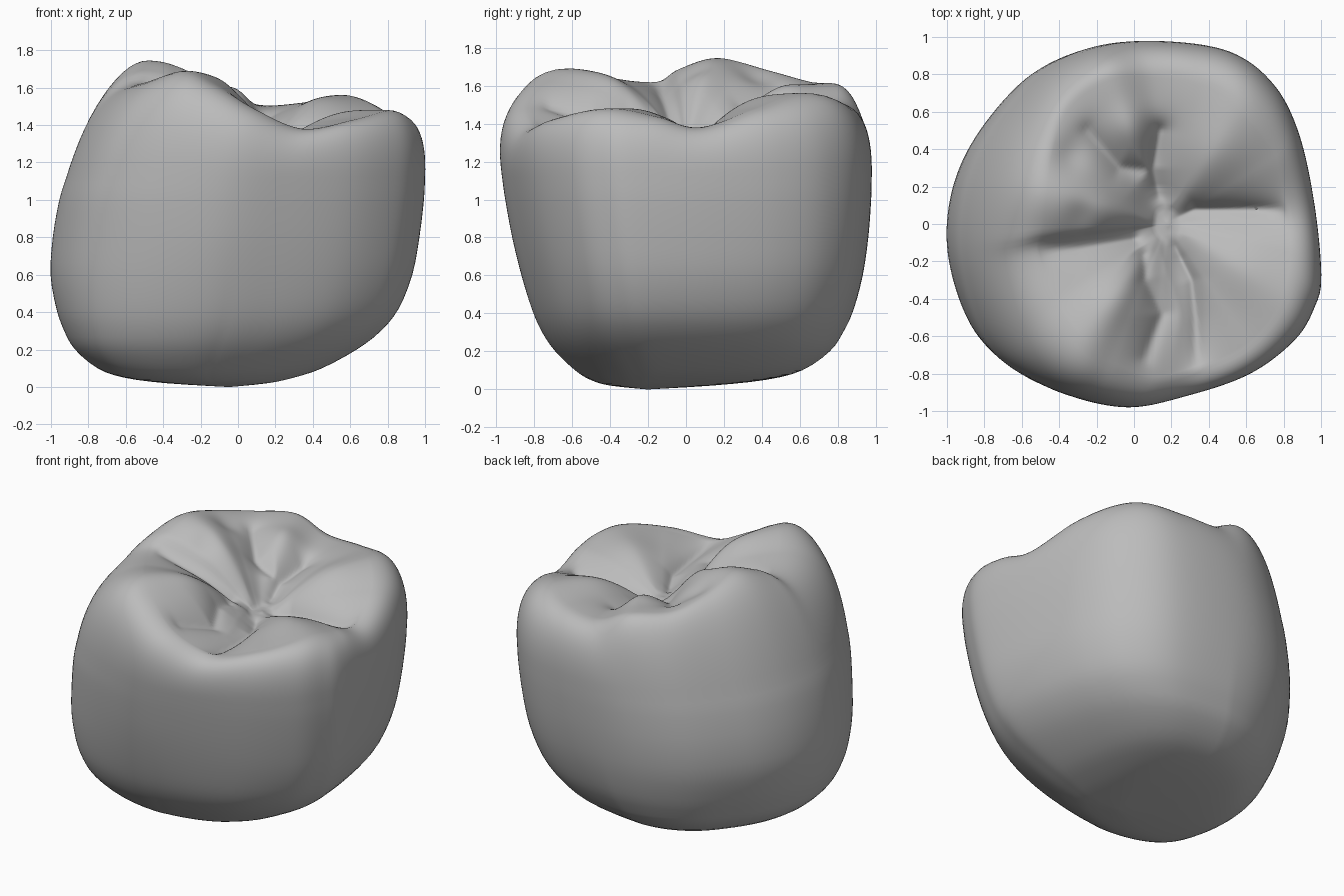
import bpy, bmesh, math
from mathutils import Vector

cube = bpy.data.objects.get("Cube")
if cube:
    bpy.data.objects.remove(cube)

SEGMENTS = 192
TAU = math.tau
CENTRE = Vector((0.18, 0, 1.33))

# Widest outline of the crown, seen from above
OUTLINE = [(1, -.28), (.96, .12), (.87, .5), (.725, .76), (.48, .93), (.1, .985),
           (-.25, .955), (-.56, .81), (-.81, .53), (-.95, .25), (-1, -.05),
           (-.965, -.33), (-.86, -.61), (-.71, -.78), (-.45, -.91), (-.1, -.98),
           (.25, -.92), (.6, -.8), (.85, -.62), (.96, -.45)]

# Wall sections: height, x range, y range
SECTIONS = [(0, -.06, -.04, -.21, -.19), (.02, -.38, .16, -.4, .14),
            (.05, -.6, .3, -.5, .42), (.1, -.74, .45, -.58, .61),
            (.2, -.86, .635, -.685, .755), (.3, -.92, .765, -.755, .825),
            (.42, -.965, .86, -.81, .88), (.6, -1, .932, -.868, .928),
            (.8, -.99, .97, -.918, .957), (1, -.955, .994, -.955, .972),
            (1.12, -.918, 1, -.972, .975)]

# Crest running over the cusps and through the dips between them
CREST = [(.82, .07, 1.38), (.76, .36, 1.475), (.58, .6, 1.56), (.35, .75, 1.52),
         (.1, .8, 1.51), (-.12, .79, 1.605), (-.34, .65, 1.62), (-.44, .43, 1.68),
         (-.48, .17, 1.745), (-.5, -.03, 1.69), (-.52, -.15, 1.62),
         (-.43, -.4, 1.64), (-.27, -.63, 1.69), (-.12, -.75, 1.615),
         (.1, -.83, 1.48), (.35, -.77, 1.38), (.62, -.64, 1.43),
         (.8, -.4, 1.48), (.85, -.15, 1.435)]

# Grooves on the chewing surface: path, depth, width
GROOVES = [([(.2, .02), (.32, .08), (.82, .08)], .07, .045),
           ([(0, -.08), (-.3, -.13), (-.65, -.16)], .05, .05),
           ([(.22, -.12), (.31, -.3), (.33, -.5), (.34, -.76)], .05, .04),
           ([(.13, .15), (.1, .3), (.14, .5)], .07, .05),
           ([(.08, .29), (-.08, .3), (-.25, .5)], .05, .05),
           ([(.05, -.17), (.06, -.3), (.15, -.48), (.06, -.72)], .05, .045)]

# Soft swellings and hollows: x, y, height, radius
SWELLS = [(-.06, -.4, .02, .15), (-.15, .08, .02, .16), (.42, .35, .02, .18),
          (.55, -.22, .02, .2), (0, .52, .04, .13), (-.35, .38, -.04, .1),
          (-.28, .05, -.02, .08)]


def catmull(a, b, c, d, t):
    return b + 0.5 * t * (c - a + t * (2 * a - 5 * b + 4 * c - d + t * (3 * (b - c) + d - a)))


def closed_curve(points, steps=24):
    n = len(points)
    return [catmull(*(points[(i + k) % n] for k in (-1, 0, 1, 2)), s / steps)
            for i in range(n) for s in range(steps)]


def by_angle(points, centre):
    """Resample a closed curve at equal angles about a centre."""
    dense = closed_curve([Vector(p).to_3d() for p in points])
    polar = sorted((math.atan2(p.y - centre.y, p.x - centre.x) % TAU, i)
                   for i, p in enumerate(dense))
    polar = [(polar[-1][0] - TAU, polar[-1][1])] + polar + [(polar[0][0] + TAU, polar[0][1])]
    ring, j = [], 0
    for k in range(SEGMENTS):
        angle = TAU * k / SEGMENTS
        while polar[j + 1][0] < angle:
            j += 1
        (a, ia), (b, ib) = polar[j], polar[j + 1]
        ring.append(dense[ia].lerp(dense[ib], (angle - a) / max(b - a, 1e-9)))
    return ring


def path_distance(p, path):
    best = 9
    for a, b in zip(path, path[1:]):
        a, b = Vector(a), Vector(b)
        d = b - a
        t = min(max((p - a).dot(d) / d.length_squared, 0), 1)
        best = min(best, (p - a - d * t).length)
    return best


def relief(p):
    z = sum(h * math.exp(-((p.x - x) ** 2 + (p.y - y) ** 2) / r ** 2) for x, y, h, r in SWELLS)
    cut = max(depth * math.exp(0.3 - math.hypot(path_distance(p.xy, path) / width, 0.3))
              for path, depth, width in GROOVES)
    return z - cut


outline = by_angle(OUTLINE, Vector((0, 0, 0)))
crest = by_angle(CREST, CENTRE)


def wall_ring(section):
    """Fit the outline to a section; the underside leans to the front right corner."""
    z, x0, x1, y0, y1 = section
    lean = 0.085 * max(0, 1 - z / 0.7)
    ring = []
    for p in outline:
        k = 1 - lean * p.y * abs(p.x) * (1 - p.x)
        ring.append(Vector(((x0 + x1) / 2 + k * p.x * (x1 - x0) / 2,
                            (y0 + y1) / 2 + k * p.y * (y1 - y0) / 1.965, z)))
    return ring


# Side wall, from the underside up
keys = [wall_ring(s) for s in SECTIONS]
rings = []
for i in range(len(keys) - 1):
    four = [keys[min(max(i + k, 0), len(keys) - 1)] for k in (-1, 0, 1, 2)]
    for s in range(3):
        rings.append([catmull(*q, s / 3) for q in zip(*four)])
rings.append(keys[-1])

# Shoulder rolling from the wall over to the crest
STEPS = 14
shoulder = [[] for _ in range(STEPS)]
for low, start, top in zip(keys[-2], keys[-1], crest):
    rise = top.z - start.z
    slope = (start - low) / (start.z - low.z)
    p1 = start + slope * rise * 0.6
    p2 = top.lerp(start + slope * rise, 0.72)
    for s in range(STEPS):
        t = (s + 1) / STEPS
        u = 1 - t
        shoulder[s].append(start * u ** 3 + p1 * 3 * u * u * t + p2 * 3 * u * t * t + top * t ** 3)
rings += shoulder

# Chewing surface falling from the crest to the flat central pit
INNER = 48
for i in range(1, INNER):
    s = 1 - i / INNER
    fade = 1 - s ** 8
    climb = max(0, (s - 0.1) / 0.9)
    ring = []
    for top in crest:
        p = CENTRE.lerp(top, s)
        p.z = CENTRE.z + (top.z - CENTRE.z) * (1 - (1 - climb) ** 1.9)
        p.z += relief(p) * fade * min(1, s * 4)
        ring.append(p)
    rings.append(ring)

# Join the rings into one skin
bm = bmesh.new()
skin = [[bm.verts.new(p) for p in ring] for ring in rings]
for a, b in zip(skin, skin[1:]):
    for k in range(SEGMENTS):
        n = (k + 1) % SEGMENTS
        bm.faces.new((a[k], a[n], b[n], b[k]))
bm.faces.new(list(reversed(skin[0])))
pit = bm.verts.new(CENTRE)
for k in range(SEGMENTS):
    bm.faces.new((skin[-1][k], skin[-1][(k + 1) % SEGMENTS], pit))
bmesh.ops.recalc_face_normals(bm, faces=bm.faces)
mesh = bpy.data.meshes.new("molar_crown")
bm.to_mesh(mesh)
bm.free()

crown = bpy.data.objects.new("molar_crown", mesh)
bpy.context.collection.objects.link(crown)

grey = bpy.data.materials.new("enamel_grey")
grey.use_nodes = True
colour = (0.5, 0.5, 0.5, 1)
grey.diffuse_color = colour
grey.node_tree.nodes["Principled BSDF"].inputs["Base Color"].default_value = colour
mesh.materials.append(grey)

bpy.context.view_layer.objects.active = crown
crown.select_set(True)
bpy.ops.object.shade_smooth_by_angle(angle=math.radians(60))
